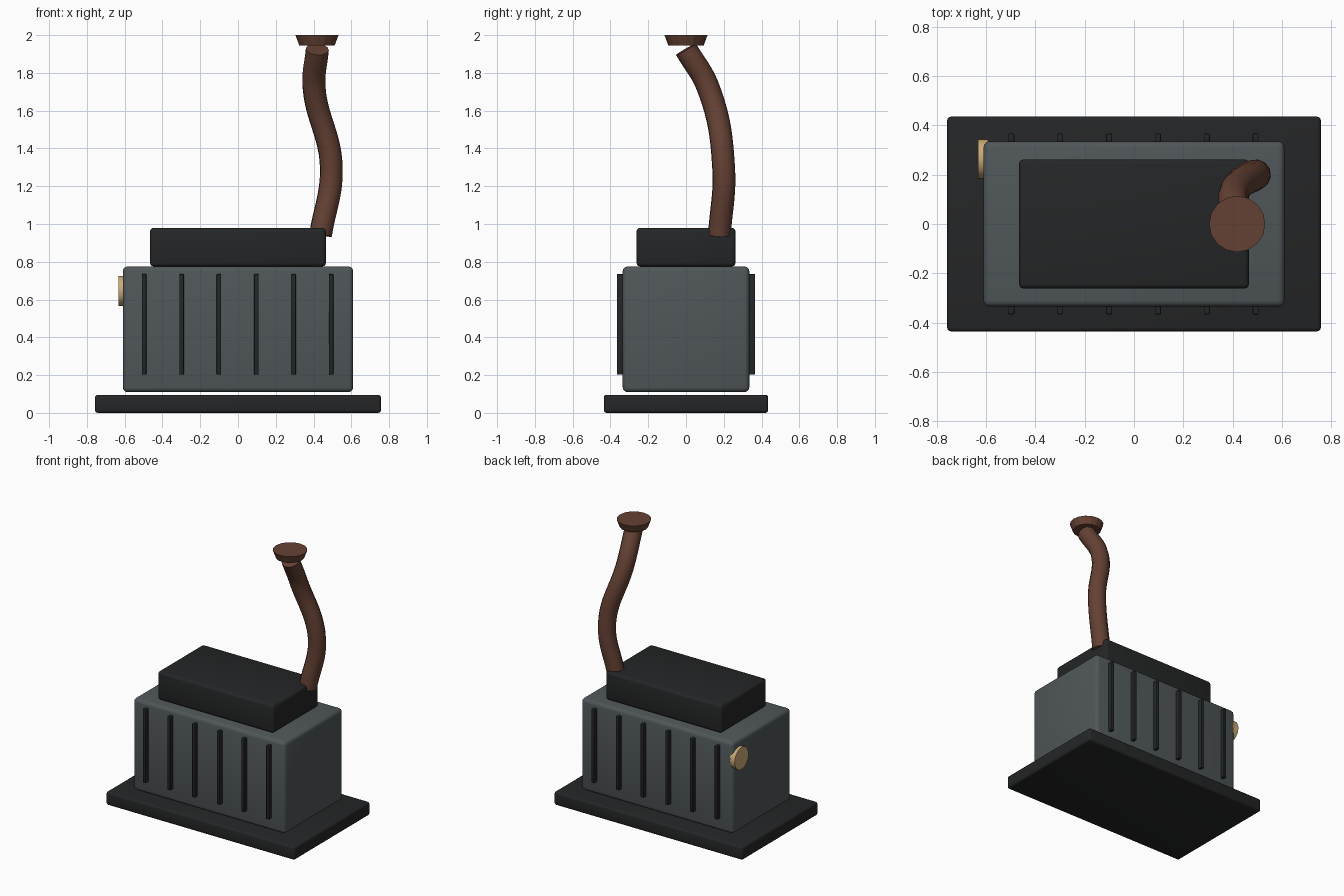
import bpy, math

if "Cube" in bpy.data.objects:
    bpy.data.objects.remove(bpy.data.objects["Cube"])


def material(name, rgb):
    m = bpy.data.materials.new(name)
    m.diffuse_color = (*rgb, 1)
    m.use_nodes = True
    m.node_tree.nodes["Principled BSDF"].inputs["Base Color"].default_value = m.diffuse_color
    return m


DARK = material("dark_iron", (0.018, 0.019, 0.02))
GREY = material("grey_metal", (0.08, 0.095, 0.1))
RUST = material("rusty_pipe", (0.13, 0.053, 0.034))
BRASS = material("brass", (0.6, 0.4, 0.18))


def finish(ob, name, mat, angle=30):
    ob.name = name
    ob.data.materials.append(mat)
    if angle:
        bpy.ops.object.shade_smooth_by_angle(angle=math.radians(angle))
    return ob


def box(name, lo, hi, bevel, mat):
    centre = [(a + b) / 2 for a, b in zip(lo, hi)]
    bpy.ops.mesh.primitive_cube_add(size=1, location=centre)
    ob = bpy.context.object
    ob.scale = [b - a for a, b in zip(lo, hi)]
    bpy.ops.object.transform_apply(location=False, rotation=False, scale=True)
    mod = ob.modifiers.new("Bevel", 'BEVEL')
    mod.width = bevel
    mod.segments = 3
    bpy.ops.object.modifier_apply(modifier=mod.name)
    return finish(ob, name, mat)


# Stacked housing: base plate, main body, top cover
box("base_plate", (-0.757, -0.435, 0), (0.757, 0.435, 0.096), 0.015, DARK)
box("main_body", (-0.61, -0.335, 0.11), (0.61, 0.335, 0.775), 0.025, GREY)
box("top_cover", (-0.466, -0.262, 0.775), (0.466, 0.262, 0.98), 0.02, DARK)

# Cooling ribs on the front and back faces
for side, label in ((-1, "front"), (1, "back")):
    for i in range(6):
        x = -0.497 + i * 0.198
        y = side * 0.345
        box(f"{label}_rib_{i + 1}", (x - 0.012, y - 0.021, 0.203),
            (x + 0.012, y + 0.021, 0.735), 0.004, DARK)

# Round gauge on the left face
bpy.ops.mesh.primitive_cylinder_add(vertices=24, radius=0.08, depth=0.04,
                                    location=(-0.612, 0.265, 0.645),
                                    rotation=(0, math.pi / 2, 0))
finish(bpy.context.object, "gauge", BRASS)

# Bent exhaust pipe
curve = bpy.data.curves.new("exhaust_pipe", 'CURVE')
curve.dimensions = '3D'
curve.bevel_depth = 0.061
curve.bevel_resolution = 4
curve.resolution_u = 12
curve.use_fill_caps = True
points = [(0.437, 0.177, 0.942), (0.494, 0.199, 1.3),
          (0.403, 0.118, 1.72), (0.42, 0.0, 1.925)]
spline = curve.splines.new('BEZIER')
spline.bezier_points.add(len(points) - 1)
for bp, co in zip(spline.bezier_points, points):
    bp.co = co
    bp.handle_left_type = bp.handle_right_type = 'AUTO'
pipe = bpy.data.objects.new("exhaust_pipe", curve)
bpy.context.collection.objects.link(pipe)
bpy.ops.object.select_all(action='DESELECT')
bpy.context.view_layer.objects.active = pipe
pipe.select_set(True)
bpy.ops.object.convert(target='MESH')
finish(bpy.context.object, "exhaust_pipe", RUST, 40)

# Flared cap above the pipe
bpy.ops.mesh.primitive_cone_add(vertices=16, radius1=0.094, radius2=0.114,
                                depth=0.054, location=(0.418, 0, 1.973))
finish(bpy.context.object, "pipe_cap", RUST, 0)
